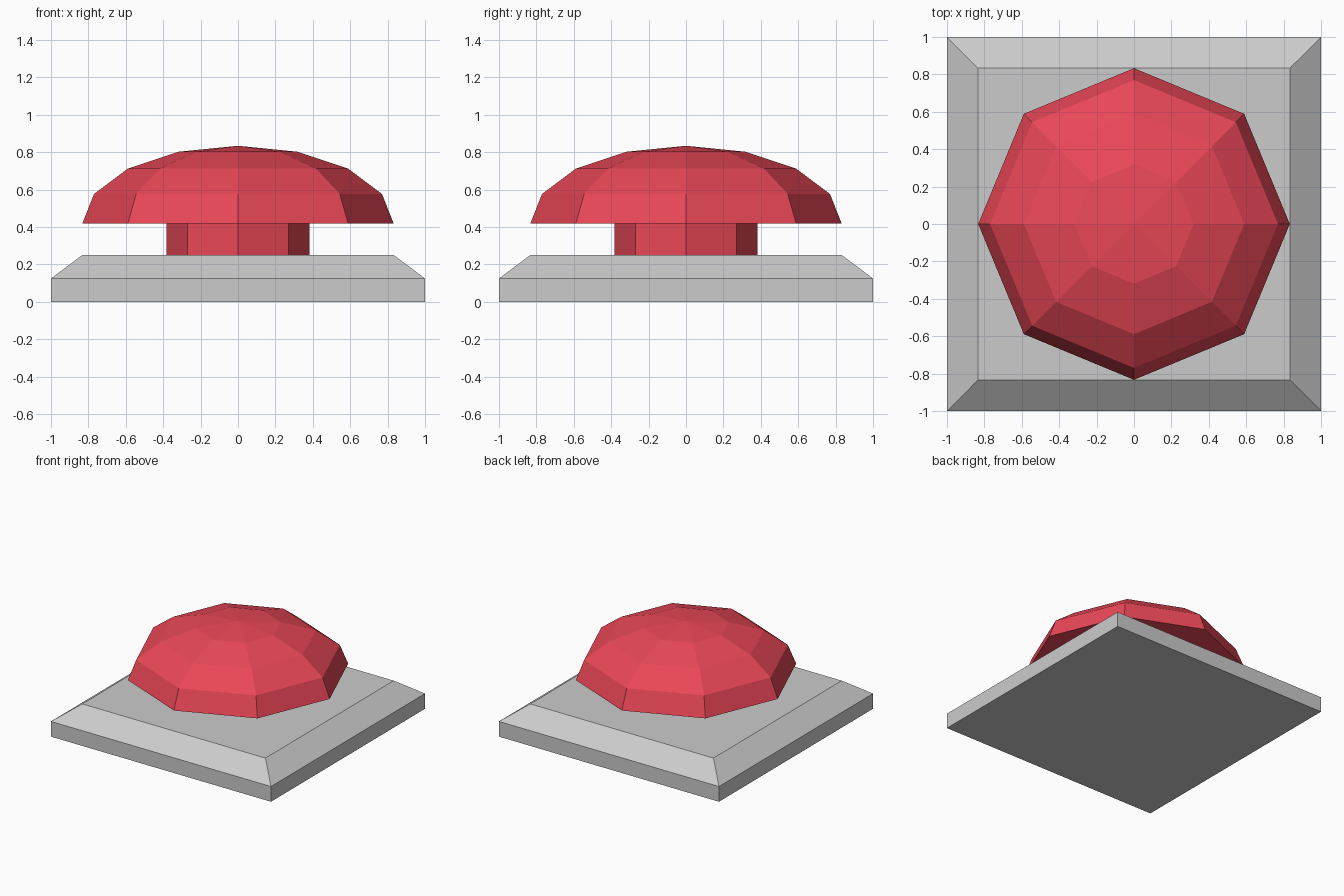
import bpy, bmesh
from math import sin, cos, pi

if "Cube" in bpy.data.objects:
    bpy.data.objects.remove(bpy.data.objects["Cube"])


def material(name, color):
    mat = bpy.data.materials.new(name)
    mat.diffuse_color = (*color, 1)
    mat.use_nodes = True
    mat.node_tree.nodes["Principled BSDF"].inputs["Base Color"].default_value = mat.diffuse_color
    return mat


red = material("red", (0.82, 0.063, 0.095))
grey = material("grey", (0.53, 0.53, 0.53))


def stacked_rings(name, sides, rings, mat, start=0.0, apex=None):
    """Flat-faced solid from (radius, z) rings, capped or ending in a point."""
    bm = bmesh.new()
    loops = [[bm.verts.new((r * cos(start + 2 * pi * i / sides),
                            r * sin(start + 2 * pi * i / sides), z))
              for i in range(sides)] for r, z in rings]
    bm.faces.new(loops[0][::-1])
    for low, high in zip(loops, loops[1:]):
        for i in range(sides):
            j = (i + 1) % sides
            bm.faces.new((low[i], low[j], high[j], high[i]))
    if apex is None:
        bm.faces.new(loops[-1])
    else:
        tip = bm.verts.new((0, 0, apex))
        for i in range(sides):
            bm.faces.new((loops[-1][i], loops[-1][(i + 1) % sides], tip))
    mesh = bpy.data.meshes.new(name)
    bm.to_mesh(mesh)
    bm.free()
    mesh.materials.append(mat)
    obj = bpy.data.objects.new(name, mesh)
    bpy.context.collection.objects.link(obj)
    return obj


# Square base plate with a sloped upper edge
d = 2 ** 0.5
stacked_rings("base_plate", 4, [(d, 0), (d, 0.125), (0.833 * d, 0.25)], grey, start=pi / 4)

# Octagonal stem
stacked_rings("button_stem", 8, [(0.382, 0.25), (0.382, 0.418)], red)

# Domed cap: a squashed hemisphere
R, Z = 0.833, 0.418
dome = [(R * cos(k * pi / 8), Z + R / 2 * sin(k * pi / 8)) for k in range(4)]
stacked_rings("button_cap", 8, dome, red, apex=Z + R / 2)
